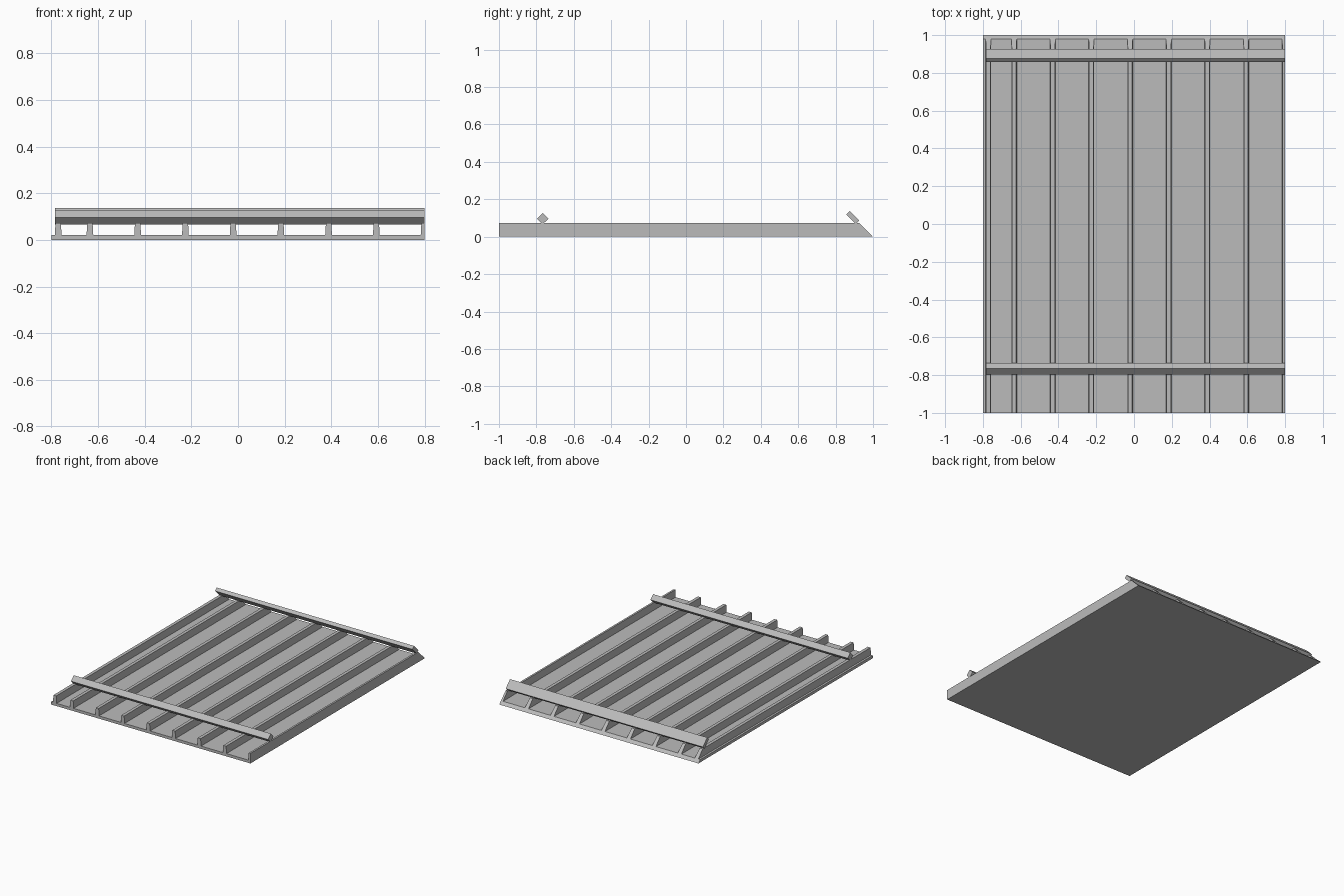
import bpy
import bmesh

cube = bpy.data.objects.get("Cube")
if cube:
    bpy.data.objects.remove(cube, do_unlink=True)

grey = bpy.data.materials.new("plain grey")
grey.use_nodes = True
grey.diffuse_color = (0.5, 0.5, 0.5, 1)
grey.node_tree.nodes["Principled BSDF"].inputs["Base Color"].default_value = (0.5, 0.5, 0.5, 1)

WIDTH = 0.8       # half width of the panel
DECK = 0.02       # thickness of the deck
RIB_TOP = 0.073   # height of the rib tops


def prism(name, profile, left, right):
    """Extrude a (y, z) profile; left and right give x at a height z."""
    bm = bmesh.new()
    ends = [[bm.verts.new((side(z), y, z)) for y, z in profile] for side in (left, right)]
    for loop in ends:
        bm.faces.new(loop)
    count = len(profile)
    for i in range(count):
        j = (i + 1) % count
        bm.faces.new((ends[0][i], ends[0][j], ends[1][j], ends[1][i]))
    bmesh.ops.recalc_face_normals(bm, faces=bm.faces)
    mesh = bpy.data.meshes.new(name)
    bm.to_mesh(mesh)
    bm.free()
    mesh.materials.append(grey)
    obj = bpy.data.objects.new(name, mesh)
    bpy.context.collection.objects.link(obj)


def bevelled_end(bottom, top):
    """Side outline whose back end is cut at 45 degrees."""
    return [(-1, bottom), (1 - bottom, bottom), (1 - top, top), (-1, top)]


# Thin deck
prism("deck", bevelled_end(0, DECK), lambda z: -WIDTH, lambda z: WIDTH)

# Slightly tapered ribs; the last is trimmed flush with the deck edge
rib_profile = bevelled_end(DECK, RIB_TOP)
rib_centres = [-0.771] + [-0.635 + 0.2047 * i for i in range(8)]


def half_width(z):
    return 0.0145 - 0.003 * (z - DECK) / (RIB_TOP - DECK)


for number, x in enumerate(rib_centres, 1):
    prism(f"rib_{number}", rib_profile,
          lambda z: x - half_width(z),
          lambda z: min(x + half_width(z), WIDTH))

# Tilted cross battens resting on the ribs
battens = {
    "front_batten": [(-0.767, 0.066), (-0.735, 0.097), (-0.765, 0.127), (-0.797, 0.096)],
    "back_batten": [(0.907, 0.069), (0.926, 0.087), (0.876, 0.137), (0.857, 0.119)],
}
for name, profile in battens.items():
    prism(name, profile, lambda z: -0.784, lambda z: WIDTH)
